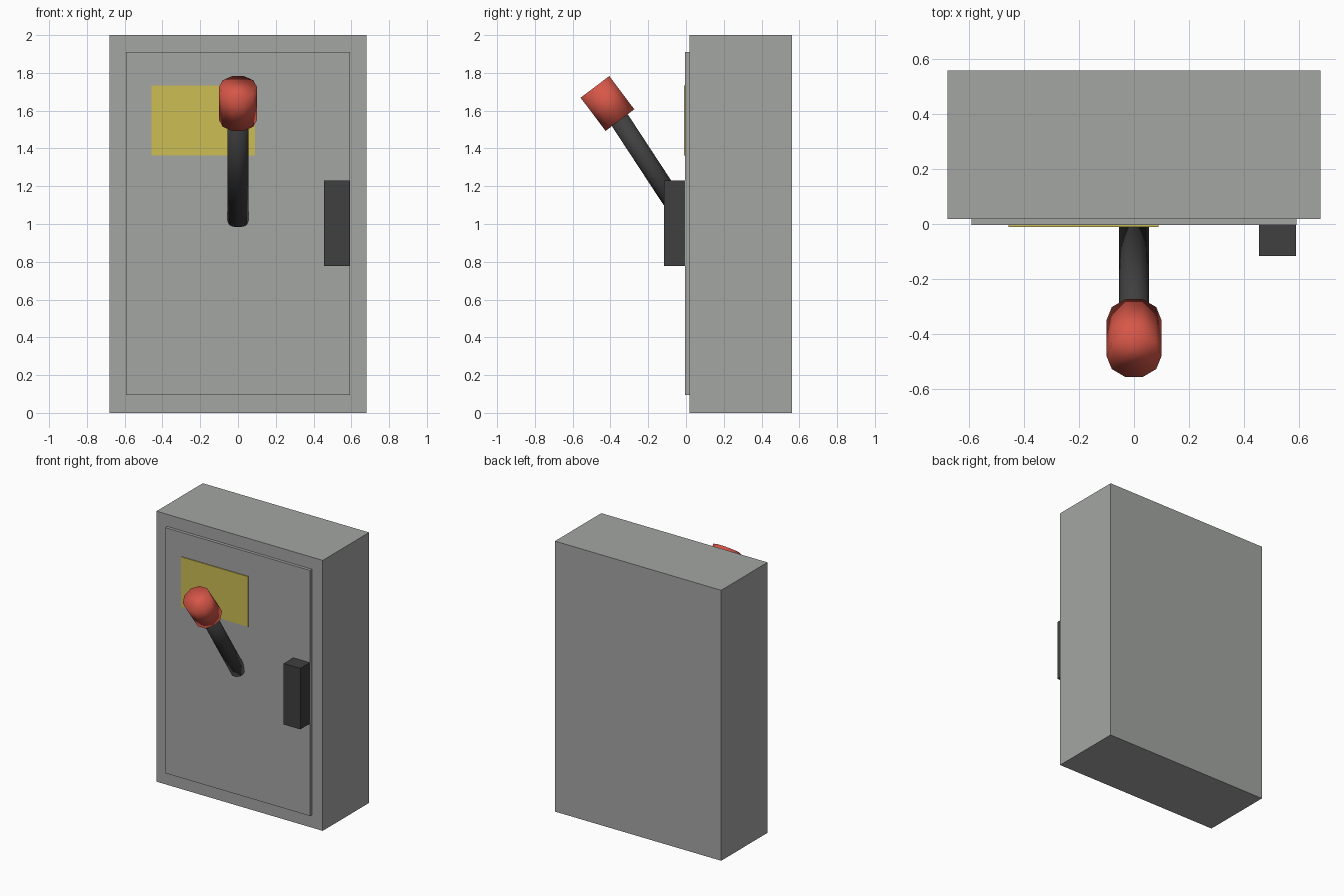
import bpy
import math
from mathutils import Vector

cube = bpy.data.objects.get("Cube")
if cube:
    bpy.data.objects.remove(cube, do_unlink=True)


def material(name, rgb):
    mat = bpy.data.materials.new(name)
    mat.use_nodes = True
    color = (*rgb, 1.0)
    mat.diffuse_color = color
    mat.node_tree.nodes["Principled BSDF"].inputs["Base Color"].default_value = color
    return mat


grey = material("cabinet grey", (0.37, 0.38, 0.37))
yellow = material("label yellow", (0.61, 0.51, 0.09))
red = material("grip red", (0.68, 0.095, 0.065))
black = material("dark plastic", (0.05, 0.05, 0.05))


def box(name, mat, low, high):
    """Box spanning two opposite corners."""
    low, high = Vector(low), Vector(high)
    bpy.ops.mesh.primitive_cube_add(size=1, location=(low + high) / 2)
    obj = bpy.context.object
    obj.name = name
    obj.scale = high - low
    bpy.ops.object.transform_apply(location=False, rotation=False, scale=True)
    obj.data.materials.append(mat)
    return obj


def rod(name, mat, center, radius, length, tilt):
    """Smooth ten-sided rod leaning towards the front, flats facing front and back."""
    bpy.ops.mesh.primitive_cylinder_add(vertices=10, radius=radius, depth=length)
    obj = bpy.context.object
    obj.name = name
    obj.rotation_euler.z = math.radians(90)
    bpy.ops.object.transform_apply(location=False, rotation=True, scale=False)
    obj.rotation_euler.x = math.radians(tilt)
    obj.location = center
    bpy.ops.object.shade_smooth()
    obj.data.materials.append(mat)
    return obj


# Cabinet, raised door and label plate
box("cabinet_body", grey, (-0.68, 0.019, 0), (0.68, 0.56, 2))
box("door", grey, (-0.592, -0.004, 0.095), (0.592, 0.03, 1.911))
box("label_plate", yellow, (-0.457, -0.011, 1.362), (0.09, -0.003, 1.733))

# Door handle
box("door_handle", black, (0.455, -0.116, 0.778), (0.591, 0.0, 1.229))

# Switch lever, from its foot on the door up into the grip
foot = Vector((0, 0.002, 1.012))
tip = Vector((0, -0.40, 1.625))
lean = math.degrees(math.atan2(foot.y - tip.y, tip.z - foot.z))
rod("switch_lever", black, (foot + tip) / 2, 0.055, (tip - foot).length, lean)
rod("lever_grip", red, (0, -0.416, 1.638), 0.1, 0.22, 37)
